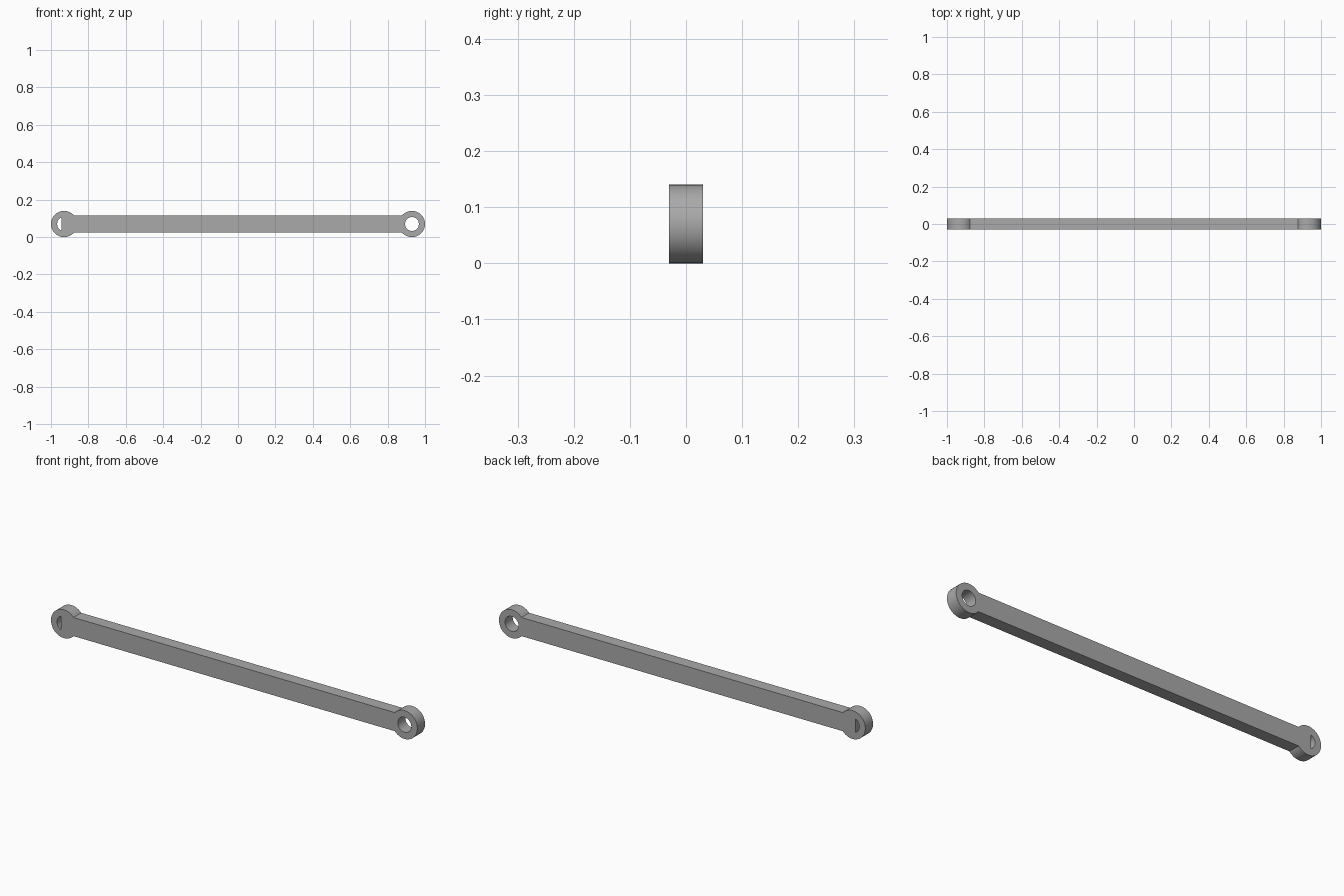
import bpy
from math import asin, acos, cos, sin, pi, radians

cube = bpy.data.objects.get("Cube")
if cube:
    bpy.data.objects.remove(cube, do_unlink=True)

END_X, BOSS_R, HOLE_R = 0.93, 0.07, 0.037
BAR_HALF, HALF_DEPTH = 0.046, 0.03
BAR_START = -0.945


def arc(cx, radius, start, end, steps=64):
    return [(cx + radius * cos(start + (end - start) * i / steps),
             radius * sin(start + (end - start) * i / steps))
            for i in range(steps + 1)]


def add_loop(curve, points):
    spline = curve.splines.new("POLY")
    spline.points.add(len(points) - 1)
    for p, (x, y) in zip(spline.points, points):
        p.co = (x, y, 0, 1)
    spline.use_cyclic_u = True


# Outline: straight bar merging into a round boss at each end
curve = bpy.data.curves.new("link_bar", "CURVE")
curve.dimensions = "2D"
curve.fill_mode = "BOTH"
curve.extrude = HALF_DEPTH
neck = asin(BAR_HALF / BOSS_R)
add_loop(curve, arc(END_X, BOSS_R, neck - pi, pi - neck)
         + arc(-END_X, BOSS_R, neck, 2 * pi - neck))

# Open pin hole on the left, hole partly closed by the bar on the right
add_loop(curve, arc(END_X, HOLE_R, 0, 2 * pi)[:-1])
cut = acos((BAR_START + END_X) / HOLE_R)
add_loop(curve, arc(-END_X, HOLE_R, cut, 2 * pi - cut, 32))

# Stand the profile upright and turn it into a mesh
link = bpy.data.objects.new("link_bar", curve)
bpy.context.collection.objects.link(link)
link.rotation_euler.x = radians(90)
link.location.z = BOSS_R
bpy.ops.object.select_all(action="DESELECT")
link.select_set(True)
bpy.context.view_layer.objects.active = link
bpy.ops.object.convert(target="MESH")

# Weld the caps to the walls
bpy.ops.object.mode_set(mode="EDIT")
bpy.ops.mesh.select_all(action="SELECT")
bpy.ops.mesh.remove_doubles(threshold=0.00005)
bpy.ops.mesh.normals_make_consistent(inside=False)
bpy.ops.object.mode_set(mode="OBJECT")
bpy.ops.object.shade_smooth_by_angle(angle=radians(30))

# Plain grey metal
grey = bpy.data.materials.new("grey_metal")
grey.use_nodes = True
colour = (0.4, 0.4, 0.4, 1)
grey.diffuse_color = colour
grey.node_tree.nodes["Principled BSDF"].inputs["Base Color"].default_value = colour
link.data.materials.clear()
link.data.materials.append(grey)
